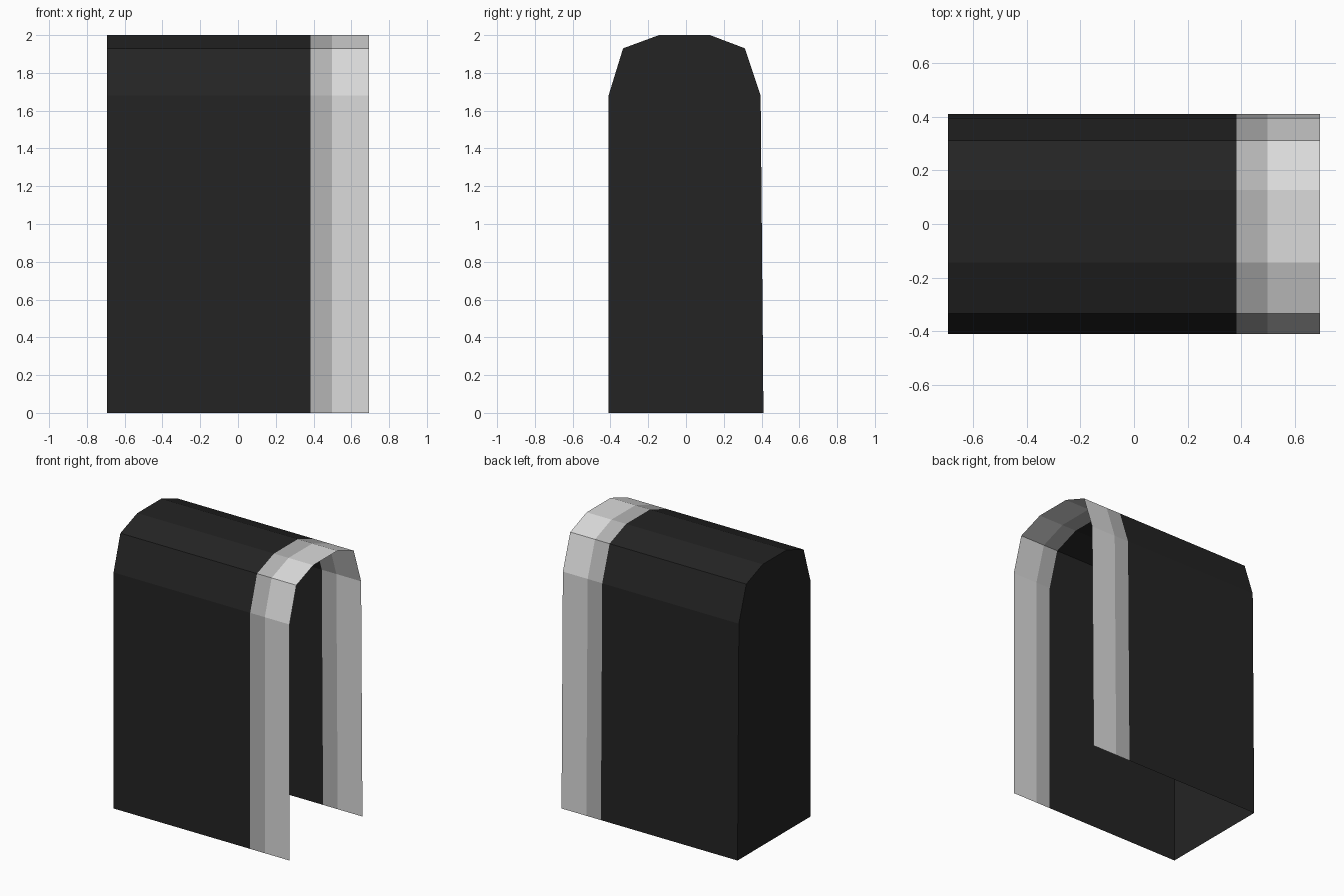
import bpy, bmesh

if "Cube" in bpy.data.objects:
    bpy.data.objects.remove(bpy.data.objects["Cube"])


def material(name, value):
    m = bpy.data.materials.new(name)
    m.diffuse_color = (value, value, value, 1)
    m.use_nodes = True
    m.node_tree.nodes["Principled BSDF"].inputs["Base Color"].default_value = m.diffuse_color
    return m


mats = [material("charcoal", 0.0176), material("mid grey", 0.46),
        material("light grey", 0.71)]

# Arch cross-section (y, z), front foot over the crown to the back foot
PROFILE = [(-0.41, 0), (-0.41, 1.68), (-0.333, 1.93), (-0.143, 2.0),
           (0.127, 2.0), (0.312, 1.93), (0.395, 1.68), (0.41, 0)]

# Stations along x: charcoal body, mid grey band, light grey rim
STATIONS = [-0.693, 0.383, 0.498, 0.693]

bm = bmesh.new()
rings = [[bm.verts.new((x, y, z)) for y, z in PROFILE] for x in STATIONS]

# Thin arched wall, open underneath and at the right end
for band, (a, b) in enumerate(zip(rings, rings[1:])):
    for i in range(len(PROFILE) - 1):
        face = bm.faces.new((a[i], b[i], b[i + 1], a[i + 1]))
        face.material_index = band

# Closed left end wall
bm.faces.new(rings[0])
bmesh.ops.recalc_face_normals(bm, faces=bm.faces)

# Make sure the open shell faces outward
bm.normal_update()
crown = max(bm.faces, key=lambda f: f.calc_center_median().z)
if crown.normal.z < 0:
    bmesh.ops.reverse_faces(bm, faces=bm.faces[:])

mesh = bpy.data.meshes.new("arched_cover")
bm.to_mesh(mesh)
bm.free()
for m in mats:
    mesh.materials.append(m)
bpy.context.collection.objects.link(bpy.data.objects.new("arched_cover", mesh))
